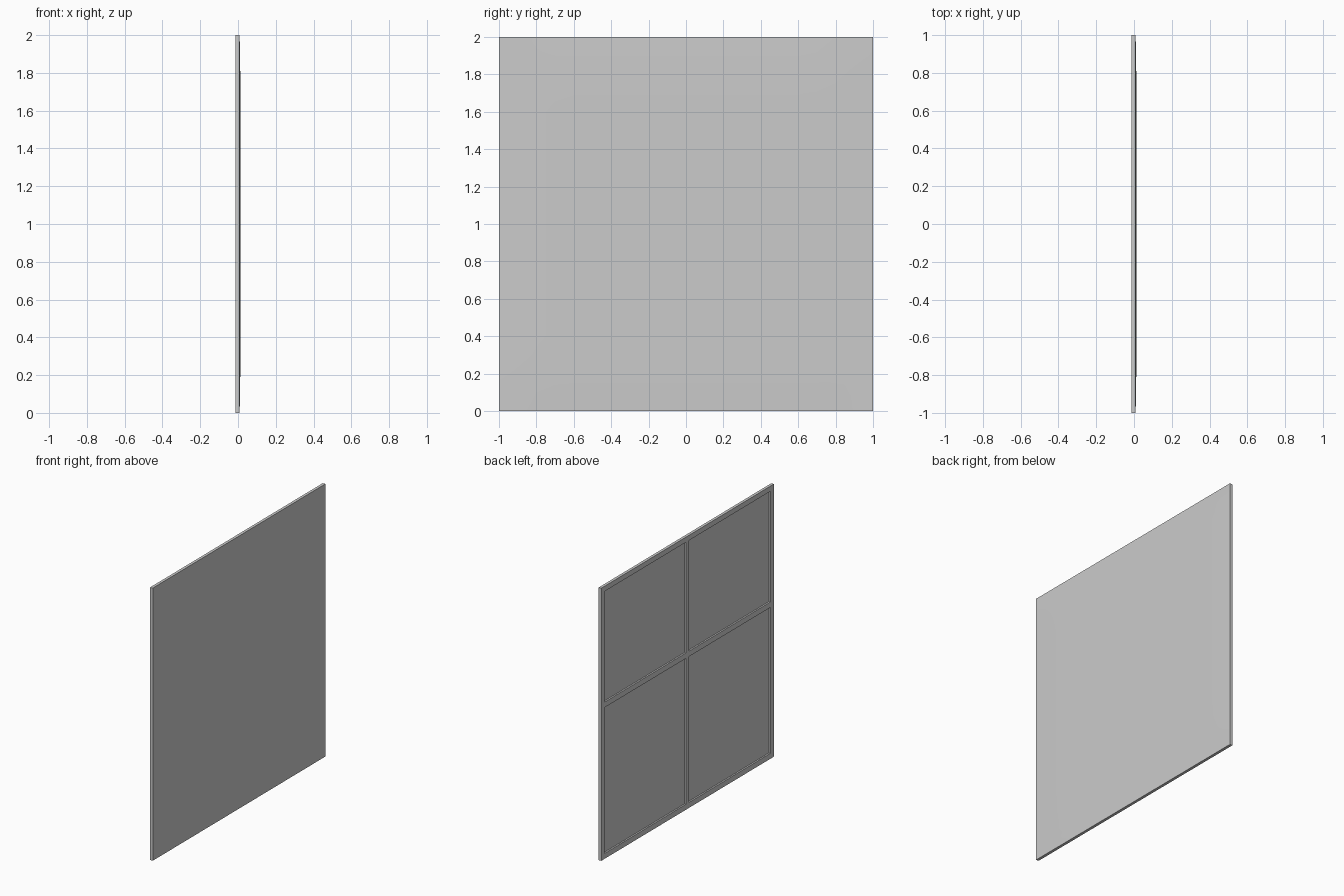
import bpy, bmesh

if "Cube" in bpy.data.objects:
    bpy.data.objects.remove(bpy.data.objects["Cube"])

BACK, MID, RIM, FRONT = -0.0125, -0.001, 0.0085, 0.0125


def make_object(name, bm):
    bmesh.ops.recalc_face_normals(bm, faces=bm.faces[:])
    mesh = bpy.data.meshes.new(name)
    bm.to_mesh(mesh)
    bm.free()
    obj = bpy.data.objects.new(name, mesh)
    bpy.context.collection.objects.link(obj)
    return obj


def add_grid(bm, ys, zs, x, keep):
    # Grid of quads in the y-z plane, keeping only the chosen cells
    v = [[bm.verts.new((x(y, z), y, z)) for z in zs] for y in ys]
    faces = [bm.faces.new((v[i][j], v[i + 1][j], v[i + 1][j + 1], v[i][j + 1]))
             for i in range(len(ys) - 1) for j in range(len(zs) - 1) if keep(i, j)]
    return faces


def bulge(y, z):
    # Flat middle, gently falling away near the four edges
    def fall(t):
        d = max(0.0, (abs(t) - 0.7) / 0.3)
        return 1 - d * d
    return RIM + (FRONT - RIM) * fall(y) * fall(z - 1)


# Facing panel with a softly cushioned front
n = 20
bm = bmesh.new()
add_grid(bm, [-1 + 2 * i / n for i in range(n + 1)],
         [2 * i / n for i in range(n + 1)], bulge, lambda i, j: True)
rim = [e for e in bm.edges if e.is_boundary]
new = bmesh.ops.extrude_edge_only(bm, edges=rim)["geom"]
for vert in [g for g in new if isinstance(g, bmesh.types.BMVert)]:
    vert.co.x = MID
bmesh.ops.holes_fill(bm, edges=[e for e in bm.edges if e.is_boundary], sides=0)
panel = make_object("facing_panel", bm)
bpy.context.view_layer.objects.active = panel
panel.select_set(True)
bpy.ops.object.shade_smooth_by_angle()

# Backing frame: outer border, centre stile and one rail above mid height
bm = bmesh.new()
ys = [-1, -0.963, -0.019, 0.019, 0.963, 1]
zs = [0, 0.04, 1.11, 1.15, 1.962, 2]
faces = add_grid(bm, ys, zs, lambda y, z: BACK,
                 lambda i, j: i % 2 == 0 or j % 2 == 0)
new = bmesh.ops.extrude_face_region(bm, geom=faces, use_keep_orig=True)["geom"]
for vert in [g for g in new if isinstance(g, bmesh.types.BMVert)]:
    vert.co.x = MID
make_object("backing_frame", bm)
